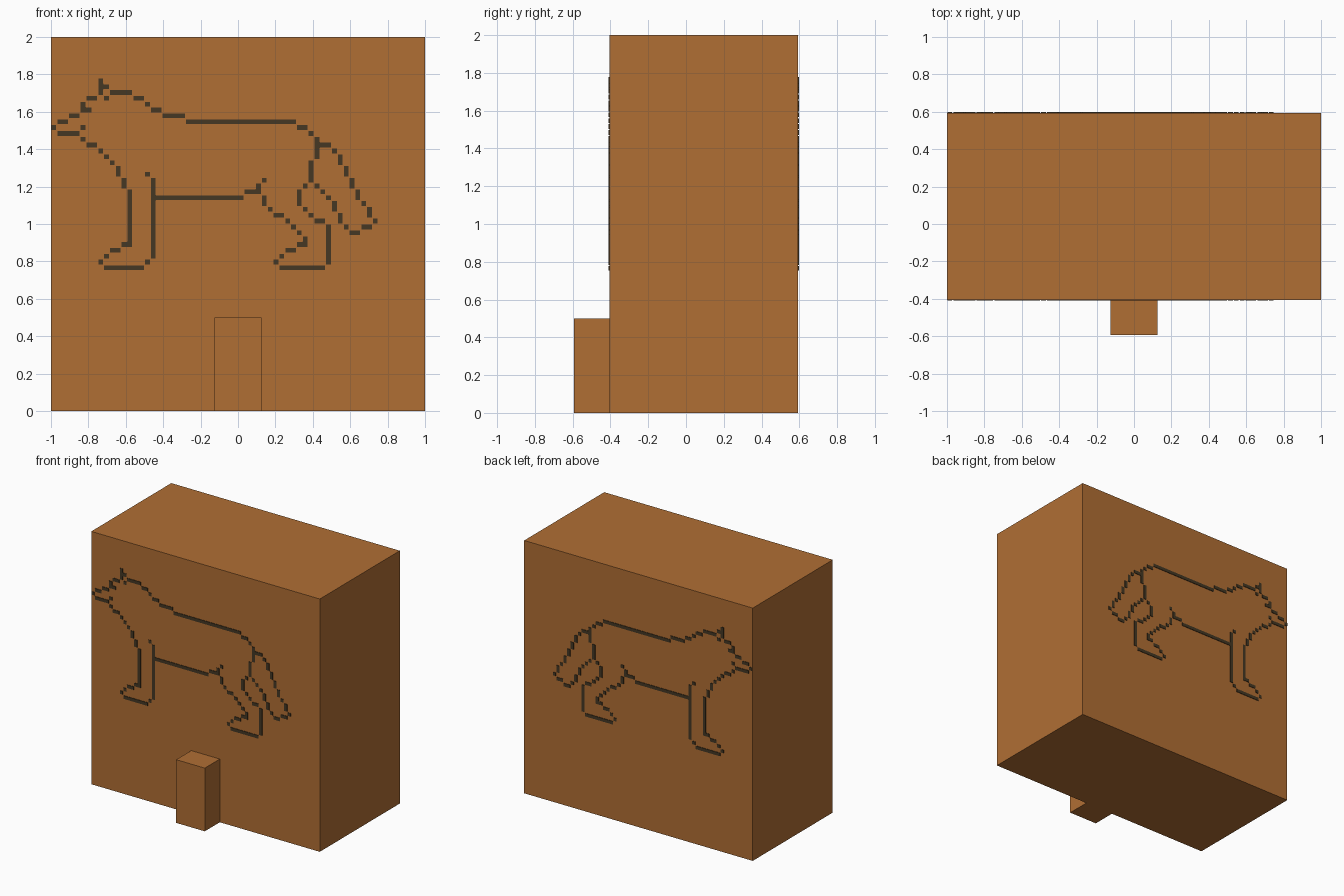
import bpy
import bmesh
from math import floor
from mathutils import Matrix, Vector

default = bpy.data.objects.get("Cube")
if default:
    bpy.data.objects.remove(default, do_unlink=True)


def make_material(name, rgb):
    mat = bpy.data.materials.new(name)
    mat.use_nodes = True
    mat.diffuse_color = (*rgb, 1)
    mat.node_tree.nodes["Principled BSDF"].inputs["Base Color"].default_value = (*rgb, 1)
    return mat


def add_box(bm, low, high):
    low, high = Vector(low), Vector(high)
    place = Matrix.Translation((low + high) / 2) @ Matrix.Diagonal((*(high - low), 1))
    bmesh.ops.create_cube(bm, size=1, matrix=place)


def make_boxes(name, boxes, mat):
    bm = bmesh.new()
    for low, high in boxes:
        add_box(bm, low, high)
    mesh = bpy.data.meshes.new(name)
    bm.to_mesh(mesh)
    bm.free()
    mesh.materials.append(mat)
    obj = bpy.data.objects.new(name, mesh)
    bpy.context.collection.objects.link(obj)


orange_brown = make_material("orange_brown", (0.434, 0.156, 0.034))
dark_brown = make_material("dark_brown", (0.058, 0.039, 0.017))

# Slab and the small block standing in front of it
FRONT, BACK = -0.406, 0.594
make_boxes("slab", [((-1, FRONT, 0), (1, BACK, 2))], orange_brown)
make_boxes("front_block", [((-0.125, -BACK, 0), (0.125, FRONT, 0.5))], orange_brown)

# Wolf outline strokes, as corner points on a square grid of cells
strokes = {
    "head_and_back": [(0, 48), (6, 51), (5, 52), (8, 54), (8, 56), (10, 54),
                      (13, 54), (19, 50), (26, 49), (41, 49), (45, 46)],
    "tail": [(45, 45), (47, 45), (48, 44), (52, 36), (55, 32), (54, 31),
             (51, 30), (49, 32), (47, 36), (44, 39), (45, 46)],
    "hind_leg": [(44, 39), (42, 37), (42, 35), (45, 32), (47, 31), (47, 25),
                 (46, 24), (39, 24), (38, 25), (40, 27), (43, 28), (42, 30),
                 (36, 35), (35, 38), (36, 39)],
    "belly": [(35, 37), (30, 36), (17, 36)],
    "front_leg_and_jaw": [(16, 40), (17, 38), (17, 27), (16, 25), (15, 24),
                          (9, 24), (8, 25), (10, 27), (13, 28), (13, 37),
                          (10, 42), (4, 47), (1, 47), (0, 48)],
}


def line_cells(a, b):
    steps = max(abs(q - p) for p, q in zip(a, b))
    for k in range(steps + 1):
        yield tuple(floor(p + (q - p) * k / steps + 0.5) for p, q in zip(a, b))


# Single cells at the mouth corner and ear base, then all the strokes
cells = {(5, 48), (9, 53)}
for points in strokes.values():
    for a, b in zip(points, points[1:]):
        cells.update(line_cells(a, b))

# Each cell is a small plate that reaches out to meet its direct neighbours
CELL, INSET, THICK = 2 / 64, 0.003, 0.004


def cell_plate(col, row, y_low, y_high):
    def gap(dx, dz):
        return 0 if (col + dx, row + dz) in cells else INSET
    x, z = col * CELL - 1, row * CELL
    return ((x + gap(-1, 0), y_low, z + gap(0, -1)),
            (x + CELL - gap(1, 0), y_high, z + CELL - gap(0, 1)))


for side, y_low, y_high in (("front", FRONT - THICK, FRONT), ("back", BACK, BACK + THICK)):
    plates = [cell_plate(c, r, y_low, y_high) for c, r in sorted(cells)]
    make_boxes(f"wolf_outline_{side}", plates, dark_brown)
